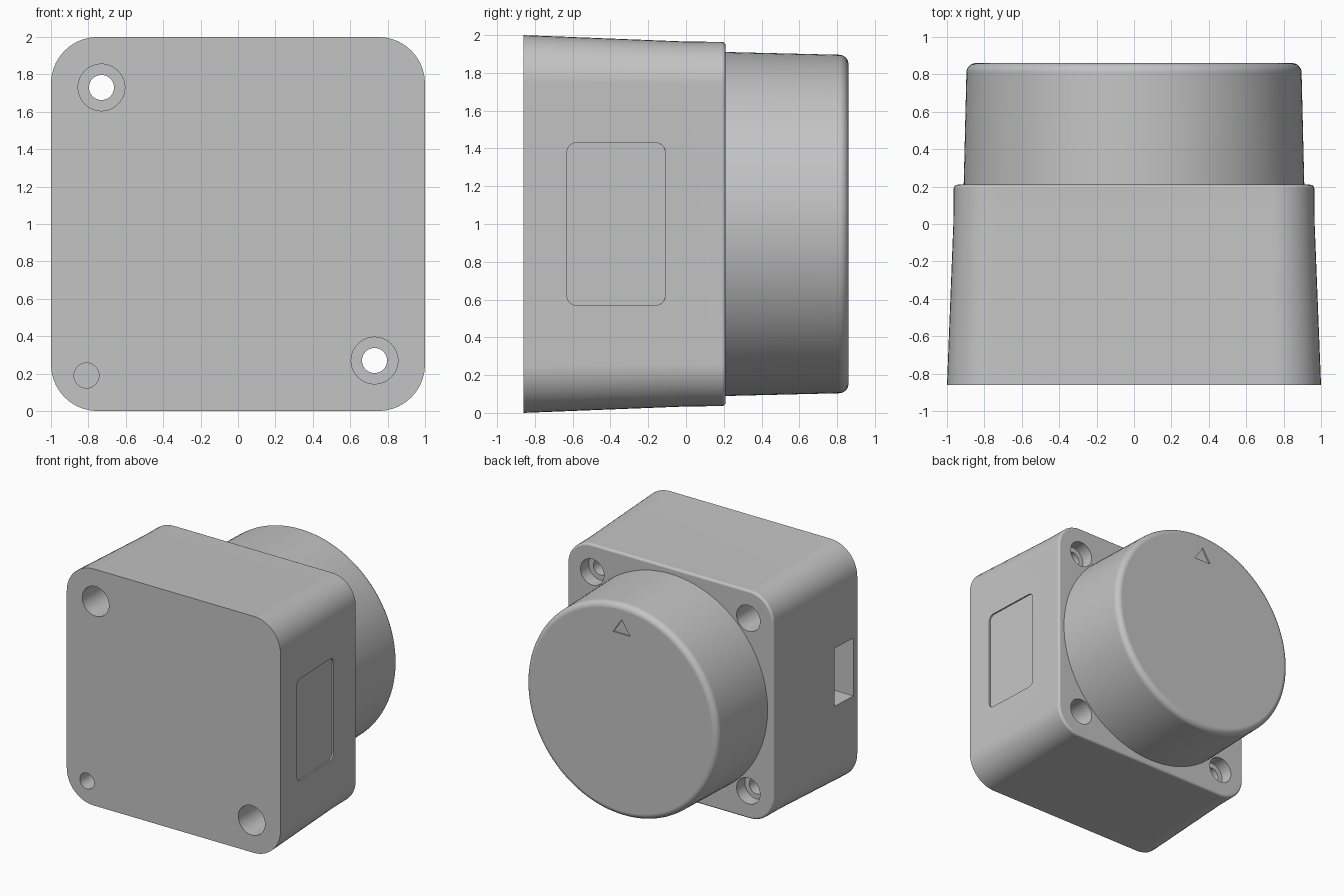
import bpy, bmesh, math
from mathutils import Matrix, Vector

if "Cube" in bpy.data.objects:
    bpy.data.objects.remove(bpy.data.objects["Cube"])

grey = bpy.data.materials.new("plain grey")
grey.use_nodes = True
colour = (0.55, 0.55, 0.55, 1)
grey.diffuse_color = colour
grey.node_tree.nodes["Principled BSDF"].inputs["Base Color"].default_value = colour


def rounded_rect(half_w, half_h, radius, steps=10):
    """Outline of a rounded rectangle as (u, v) pairs."""
    points = []
    for quarter, (su, sv) in enumerate([(1, 1), (-1, 1), (-1, -1), (1, -1)]):
        for i in range(steps + 1):
            a = (quarter + i / steps) * math.pi / 2
            points.append((su * (half_w - radius) + radius * math.cos(a),
                           sv * (half_h - radius) + radius * math.sin(a)))
    return points


def circle(radius, sides=48):
    return [(radius * math.cos(2 * math.pi * i / sides),
             radius * math.sin(2 * math.pi * i / sides)) for i in range(sides)]


def loft(name, sections, matrix=Matrix()):
    """Skin (y, outline) sections along y, close both ends."""
    bm = bmesh.new()
    rings = [[bm.verts.new((u, y, v)) for u, v in outline] for y, outline in sections]
    n = len(rings[0])
    for a, b in zip(rings, rings[1:]):
        for i in range(n):
            j = (i + 1) % n
            bm.faces.new((a[i], a[j], b[j], b[i]))
    bm.faces.new(rings[0])
    bm.faces.new(rings[-1])
    bmesh.ops.recalc_face_normals(bm, faces=bm.faces)
    bm.transform(matrix)
    mesh = bpy.data.meshes.new(name)
    bm.to_mesh(mesh)
    bm.free()
    mesh.materials.append(grey)
    obj = bpy.data.objects.new(name, mesh)
    bpy.context.collection.objects.link(obj)
    return obj


def cut(target, cutter):
    cutter.hide_render = True
    mod = target.modifiers.new("cut", "BOOLEAN")
    mod.operation, mod.solver, mod.object = "DIFFERENCE", "EXACT", cutter
    bpy.context.view_layer.objects.active = target
    bpy.ops.object.modifier_apply(modifier=mod.name)
    bpy.data.objects.remove(cutter)


def bore(target, x, z, radius, y0, y1):
    cut(target, loft("bore_cutter", [(y0, circle(radius)), (y1, circle(radius))],
                     Matrix.Translation((x, 0, z))))


def finish(obj):
    bpy.ops.object.select_all(action="DESELECT")
    obj.select_set(True)
    bpy.context.view_layer.objects.active = obj
    bpy.ops.object.shade_smooth_by_angle(angle=math.radians(30))
    mod = obj.modifiers.new("clean shading", "WEIGHTED_NORMAL")
    mod.keep_sharp = True


FRONT, SEAM, BACK = -0.86, 0.21, 0.86
up = Matrix.Translation((0, 0, 1))

# Housing: drafted rounded block with a small fillet on its rear rim
block = [(FRONT, 1.0, 0.25), (0.0, 0.966, 0.225)]
for i in range(6):
    a = i / 5 * math.pi / 2
    inset = 0.02 * (1 - math.cos(a))
    block.append((SEAM - 0.02 + 0.02 * math.sin(a), 0.964 - inset, 0.223 - inset))
housing = loft("housing", [(y, rounded_rect(h, h, r)) for y, h, r in block], up)

# Corner screw holes: one diagonal runs through, the other is blind
P = 0.73
for s in (1, -1):
    bore(housing, -s * P, 1 + s * P, 0.125, -1, -0.45)
    bore(housing, -s * P, 1 + s * P, 0.11, -0.2, 0.4)
    bore(housing, -s * P, 1 + s * P, 0.067, -0.6, 0.0)
    bore(housing, s * P, 1 + s * P, 0.11, 0.1, 0.4)
    bore(housing, s * P, 1 + s * P, 0.067, -0.2, 0.2)

# Small locating hole in the front
bore(housing, -0.81, 0.19, 0.067, -1, -0.6)

# Socket opening on the right side
turn = Matrix.Rotation(math.radians(-90), 4, "Z")
socket = rounded_rect(0.12, 0.245, 0.004, 2)
cut(housing, loft("socket_cutter", [(-0.3, socket), (0.3, socket)],
                  Matrix.Translation((-0.9, -0.69, 1)) @ turn))

# Shallow label recess on the left side, following the draft
label = rounded_rect(0.26, 0.43, 0.05)
tilt = Matrix.Rotation(math.atan(0.0395), 4, "Z")
cut(housing, loft("label_cutter", [(-0.012, label), (0.1, label)],
                  Matrix.Translation((0.9803, -0.37, 1)) @ tilt @ turn))
finish(housing)

# Dial: tapered round knob with a filleted rim
profile = [(SEAM - 0.02, 0.911)]
for i in range(9):
    a = i / 8 * math.pi / 2
    profile.append((BACK - 0.05 + 0.05 * math.sin(a), 0.846 + 0.05 * math.cos(a)))
dial = loft("dial", [(y, circle(r, 128)) for y, r in profile], up)

# Triangular pointer mark sunk into the dial face
mark = [(-0.08, 1.65), (0.08, 1.65), (0, 1.77)]
cut(dial, loft("mark_cutter", [(BACK - 0.012, mark), (BACK + 0.1, mark)]))
finish(dial)
